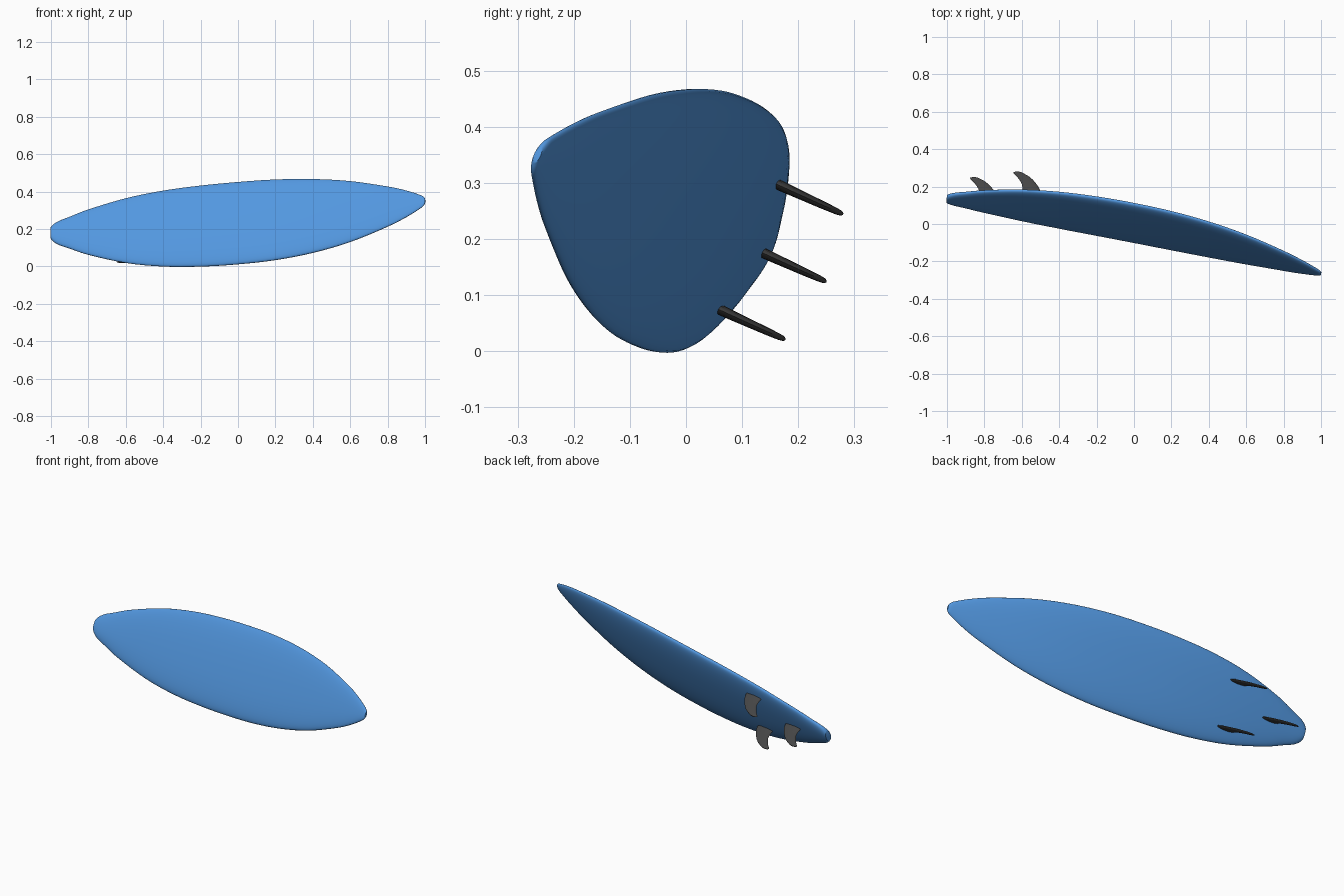
import bpy, bmesh, math
from mathutils import Vector, Matrix

cube = bpy.data.objects.get("Cube")
if cube:
    bpy.data.objects.remove(cube, do_unlink=True)


def make_material(name, rgb, roughness):
    mat = bpy.data.materials.new(name)
    mat.use_nodes = True
    colour = (*rgb, 1.0)
    mat.diffuse_color = colour
    bsdf = mat.node_tree.nodes["Principled BSDF"]
    bsdf.inputs["Base Color"].default_value = colour
    bsdf.inputs["Roughness"].default_value = roughness
    return mat


blue = make_material("board blue", (0.085, 0.31, 0.74), 0.5)
dark = make_material("fin dark grey", (0.06, 0.06, 0.06), 0.5)

# Tilted board frame: length axis, bottom direction, width axis
length = Vector((2.0, -0.4, 0.172)).normalized()
roll = math.radians(24.8)
width = Vector((0, math.sin(roll), math.cos(roll)))
width = (width - length * width.dot(length)).normalized()
bottom = width.cross(length).normalized()
if bottom.y < 0:
    bottom.negate()
centre = Vector((0, -0.065, 0.264))


def place(u, w, h):
    return centre + length * u + width * w + bottom * h


def loft(name, rings, mat):
    """Skin closed rings of points and cap both ends."""
    bm = bmesh.new()
    loops = [[bm.verts.new(p) for p in ring] for ring in rings]
    n = len(loops[0])
    for a, b in zip(loops, loops[1:]):
        for i in range(n):
            j = (i + 1) % n
            bm.faces.new((a[i], a[j], b[j], b[i]))
    bm.faces.new(loops[0])
    bm.faces.new(loops[-1])
    bmesh.ops.recalc_face_normals(bm, faces=bm.faces)
    mesh = bpy.data.meshes.new(name)
    bm.to_mesh(mesh)
    bm.free()
    obj = bpy.data.objects.new(name, mesh)
    bpy.context.collection.objects.link(obj)
    mesh.materials.append(mat)
    bpy.ops.object.select_all(action="DESELECT")
    obj.select_set(True)
    bpy.context.view_layer.objects.active = obj
    bpy.ops.object.shade_smooth_by_angle(angle=math.radians(50))
    return obj


def refine(rows, steps):
    """Smooth interpolation between table rows."""
    out = []
    for k in range(len(rows) - 1):
        p1, p2 = Vector(rows[k]), Vector(rows[k + 1])
        p0 = Vector(rows[k - 1]) if k else p1
        p3 = Vector(rows[k + 2]) if k + 2 < len(rows) else p2
        for s in range(steps):
            t = s / steps
            out.append(p1 + 0.5 * t * ((p2 - p0) + t * (2 * p0 - 5 * p1 + 4 * p2 - p3
                       + t * (3 * (p1 - p2) + p3 - p0))))
    out.append(Vector(rows[-1]))
    return out


def rocker(x):
    d = (x - 0.05) / (0.95 if x > 0.05 else 1.05)
    return 0.076 * (1 - abs(d) ** 2.1)


# Board: station, half width, half thickness
stations = [
    (-1.0, 0.034, 0.017), (-0.985, 0.052, 0.019), (-0.955, 0.071, 0.020),
    (-0.9, 0.093, 0.021), (-0.8, 0.133, 0.023), (-0.6, 0.190, 0.027),
    (-0.4, 0.223, 0.030), (-0.2, 0.238, 0.032), (0.0, 0.242, 0.032),
    (0.2, 0.237, 0.031), (0.4, 0.217, 0.029), (0.6, 0.179, 0.025),
    (0.8, 0.118, 0.019), (0.9, 0.078, 0.015), (0.97, 0.042, 0.011),
    (0.99, 0.028, 0.009), (1.0, 0.014, 0.006),
]
SIDES = 48
rings = []
for x, half, thick in refine(stations, 4):
    s = rocker(x)
    u = (x - bottom.x * s) / length.x
    ring = []
    for i in range(SIDES):
        a = 2 * math.pi * i / SIDES
        c, d = math.cos(a), math.sin(a)
        w = half * math.copysign(abs(c) ** 0.9, c)
        h = thick * math.copysign(abs(d) ** 0.9, d)
        ring.append(place(u, w, s + h))
    rings.append(ring)
loft("board", rings, blue)

# Fins: height, leading edge, trailing edge, half thickness
fin_rows = [
    (-0.04, 0.050, -0.056, 0.010), (0.0, 0.040, -0.061, 0.009),
    (0.03, 0.020, -0.072, 0.008), (0.06, -0.013, -0.101, 0.007),
    (0.078, -0.042, -0.126, 0.006), (0.087, -0.066, -0.126, 0.005),
    (0.093, -0.086, -0.106, 0.003),
]


def make_fin(name, u0, w0, h0):
    fin_rings = []
    for h, lead, trail, thick in refine(fin_rows, 3):
        mid, half = (lead + trail) / 2, (lead - trail) / 2
        fin_rings.append([
            place(u0 + mid + half * math.cos(a), w0 + thick * math.sin(a), h0 + h)
            for a in (2 * math.pi * i / 16 for i in range(16))])
    loft(name, fin_rings, dark)


for side, label in ((1, "upper"), (-1, "lower")):
    make_fin(label + "_side_fin", -0.57, side * 0.123, 0.089)
make_fin("rear_fin", -0.80, 0.0, 0.063)
